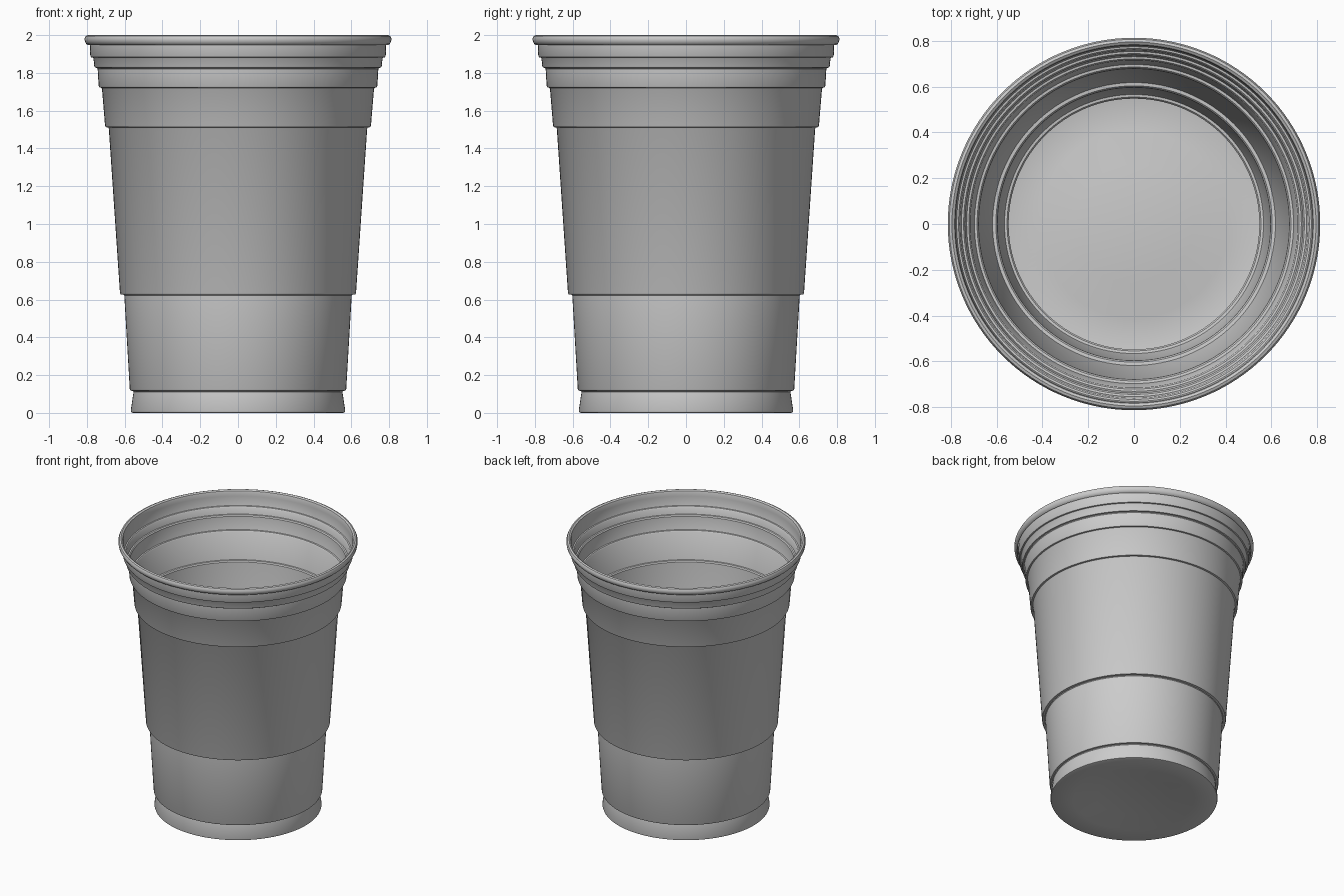
import bpy, bmesh
from math import cos, sin, tau, radians

if "Cube" in bpy.data.objects:
    bpy.data.objects.remove(bpy.data.objects["Cube"])

SEGMENTS = 128
WALL = 0.006


def step(z, r_low, r_high):
    """Small rounded overhanging ledge in the cup wall."""
    return [(r_low, z - 0.009), (r_low + 0.004, z - 0.004),
            (r_high - 0.004, z - 0.002), (r_high, z + 0.006)]


def lathe(name, profile, thickness):
    """Revolve a centre-to-rim profile and give it an inward thickness."""
    bm = bmesh.new()
    centre = bm.verts.new((0, 0, profile[0][1]))
    angles = [tau * i / SEGMENTS for i in range(SEGMENTS)]
    rings = [[bm.verts.new((r * cos(a), r * sin(a), z)) for a in angles]
             for r, z in profile]
    for i in range(SEGMENTS):
        j = (i + 1) % SEGMENTS
        bm.faces.new((centre, rings[0][j], rings[0][i]))
        for low, high in zip(rings, rings[1:]):
            bm.faces.new((low[i], low[j], high[j], high[i]))
    mesh = bpy.data.meshes.new(name)
    bm.to_mesh(mesh)
    bm.free()
    obj = bpy.data.objects.new(name, mesh)
    bpy.context.collection.objects.link(obj)
    shell = obj.modifiers.new("wall_thickness", 'SOLIDIFY')
    shell.thickness = thickness
    shell.offset = -1
    bpy.context.view_layer.objects.active = obj
    obj.select_set(True)
    bpy.ops.object.modifier_apply(modifier=shell.name)
    bpy.ops.object.shade_smooth_by_angle(angle=radians(35))
    return obj


# Base with a raised centre and a slightly flared foot
profile = [(0.26, 0.03), (0.41, 0.0), (0.558, 0.0), (0.565, 0.003), (0.568, 0.012)]

# Tapered wall with stacking ledges
for ledge in [(0.12, 0.553, 0.573), (0.63, 0.602, 0.625), (1.515, 0.684, 0.704),
              (1.725, 0.720, 0.738), (1.83, 0.743, 0.761), (1.885, 0.765, 0.782)]:
    profile += step(*ledge)

# Rolled lip
profile += [(0.785, 1.955), (0.785, 1.978), (0.788, 1.989), (0.795, 1.994),
            (0.802, 1.991), (0.807, 1.981), (0.805, 1.968), (0.799, 1.957),
            (0.791, 1.953)]

lathe("cup", profile, WALL)
